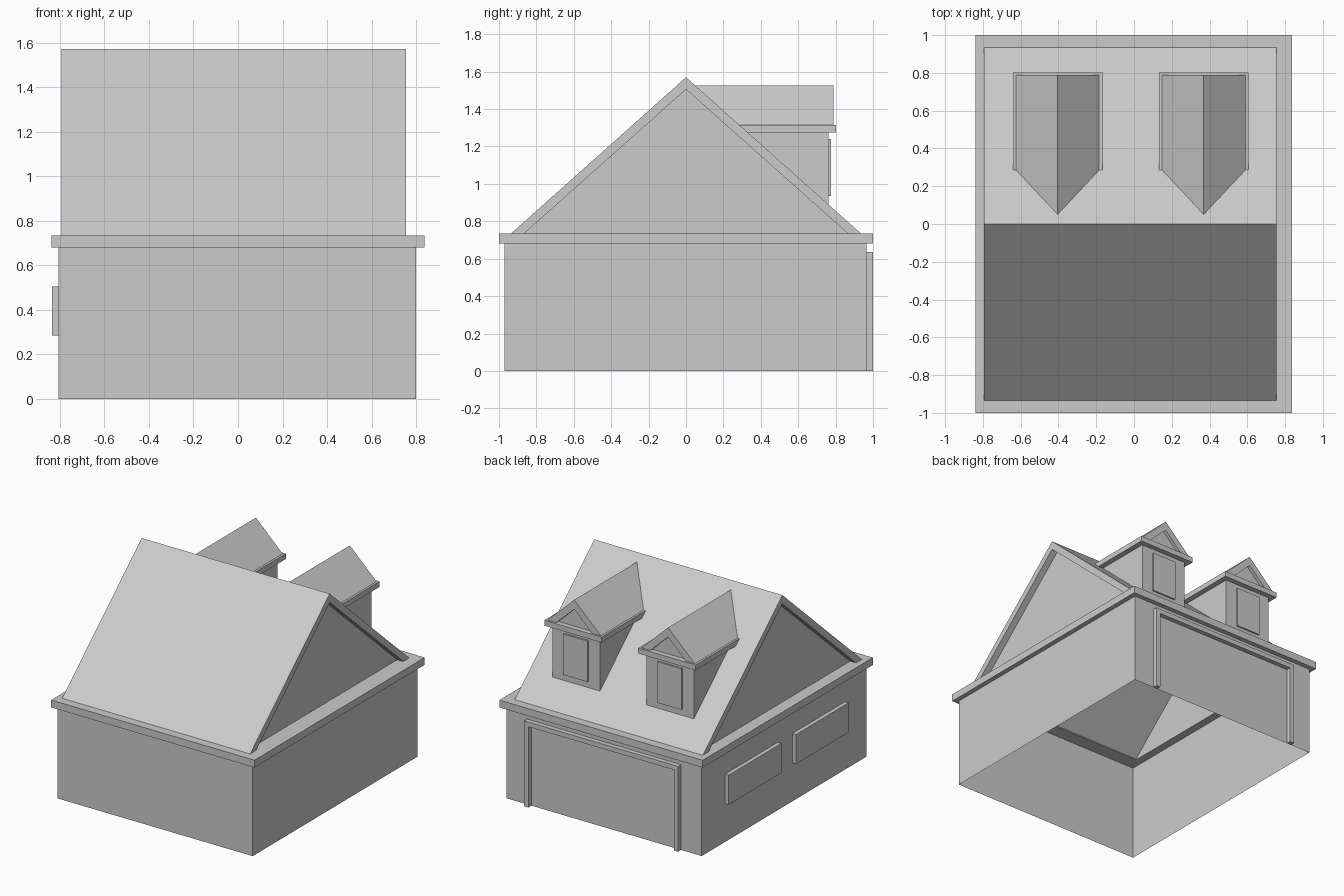
import bpy, bmesh

if "Cube" in bpy.data.objects:
    bpy.data.objects.remove(bpy.data.objects["Cube"])

RIDGE, EAVE, HALF = 1.57, 0.735, 0.935
SLOPE = (RIDGE - EAVE) / HALF


def finish(name, bm, clip=False):
    bmesh.ops.recalc_face_normals(bm, faces=bm.faces)
    if clip:  # keep only what stands above the rear main roof slope
        bmesh.ops.bisect_plane(bm, geom=bm.verts[:] + bm.edges[:] + bm.faces[:],
                               plane_co=(0, 0, RIDGE), plane_no=(0, SLOPE, 1),
                               clear_inner=True)
    me = bpy.data.meshes.new(name)
    bm.to_mesh(me)
    bm.free()
    ob = bpy.data.objects.new(name, me)
    bpy.context.collection.objects.link(ob)
    return ob


def extrude(name, pts, axis, a, b, caps=True, clip=False):
    """Extrude a closed 2D profile along an axis from a to b."""
    place = {'x': lambda u, v, d: (d, u, v),
             'y': lambda u, v, d: (u, d, v),
             'z': lambda u, v, d: (u, v, d)}[axis]
    bm = bmesh.new()
    lo = [bm.verts.new(place(u, v, a)) for u, v in pts]
    hi = [bm.verts.new(place(u, v, b)) for u, v in pts]
    n = len(pts)
    for i in range(n):
        j = (i + 1) % n
        bm.faces.new((lo[i], lo[j], hi[j], hi[i]))
    if caps:
        bm.faces.new(lo)
        bm.faces.new(hi)
    return finish(name, bm, clip)


def rect(x0, x1, y0, y1):
    return [(x0, y0), (x1, y0), (x1, y1), (x0, y1)]


def ring(name, outer, inner, z0, z1):
    """Rectangular frame lying flat."""
    bm = bmesh.new()
    loops = [[bm.verts.new((x, y, z)) for x, y in r]
             for r, z in ((outer, z0), (outer, z1), (inner, z1), (inner, z0))]
    for k in range(4):
        p, q = loops[k], loops[(k + 1) % 4]
        for i in range(4):
            j = (i + 1) % 4
            bm.faces.new((p[i], p[j], q[j], q[i]))
    return finish(name, bm)


def panel(name, pts):
    bm = bmesh.new()
    bm.faces.new([bm.verts.new(p) for p in pts])
    return finish(name, bm)


# Open-bottomed walls, eaves trim and the ledge under the roof
walls = rect(-0.805, 0.80, -0.97, 0.965)
extrude("walls", walls, 'z', 0, 0.69, caps=False)
ring("eaves_trim", rect(-0.838, 0.836, -1, 1), walls, 0.68, EAVE)
ring("eaves_ledge", walls, rect(-0.745, 0.705, -0.865, 0.865), 0.729, EAVE)

# Main roof with recessed gable walls
extrude("main_roof", [(-HALF, EAVE), (0, RIDGE), (HALF, EAVE),
                      (0.865, EAVE), (0, 1.505), (-0.865, EAVE)], 'x', -0.793, 0.755)
for side, x in (("left", -0.745), ("right", 0.705)):
    panel("gable_wall_" + side, [(x, -0.865, EAVE), (x, 0.865, EAVE), (x, 0, 1.505)])

# Garage door surround on the back
extrude("garage_door_frame", [(-0.635, 0), (-0.635, 0.635), (0.632, 0.635), (0.632, 0),
                              (0.597, 0), (0.597, 0.60), (-0.60, 0.60), (-0.60, 0)],
        'y', 0.965, 1.0)

# Side windows on the left wall
for i, (y0, y1) in enumerate(((0.07, 0.69), (-0.72, -0.10))):
    extrude(f"side_window_{i}", rect(y0, y1, 0.285, 0.505), 'x', -0.835, -0.805)

# Dormers
for i, x in enumerate((-0.404, 0.369)):
    extrude(f"dormer_walls_{i}", rect(x - 0.195, x + 0.195, 0.70, 1.29), 'y',
            0.1, 0.763, clip=True)
    extrude(f"dormer_trim_{i}", rect(x - 0.236, x + 0.236, 1.275, 1.315), 'y',
            0.1, 0.802, clip=True)
    extrude(f"dormer_roof_{i}", [(x - 0.22, 1.315), (x, 1.525), (x + 0.22, 1.315),
                                 (x + 0.147, 1.315), (x, 1.455), (x - 0.147, 1.315)],
            'y', 0.0, 0.788, clip=True)
    panel(f"dormer_gable_{i}", [(x - 0.147, 0.763, 1.315), (x + 0.147, 0.763, 1.315),
                                (x, 0.763, 1.455)])
    extrude(f"dormer_window_{i}", rect(x - 0.1, x + 0.1, 0.935, 1.24), 'y', 0.755, 0.775)
